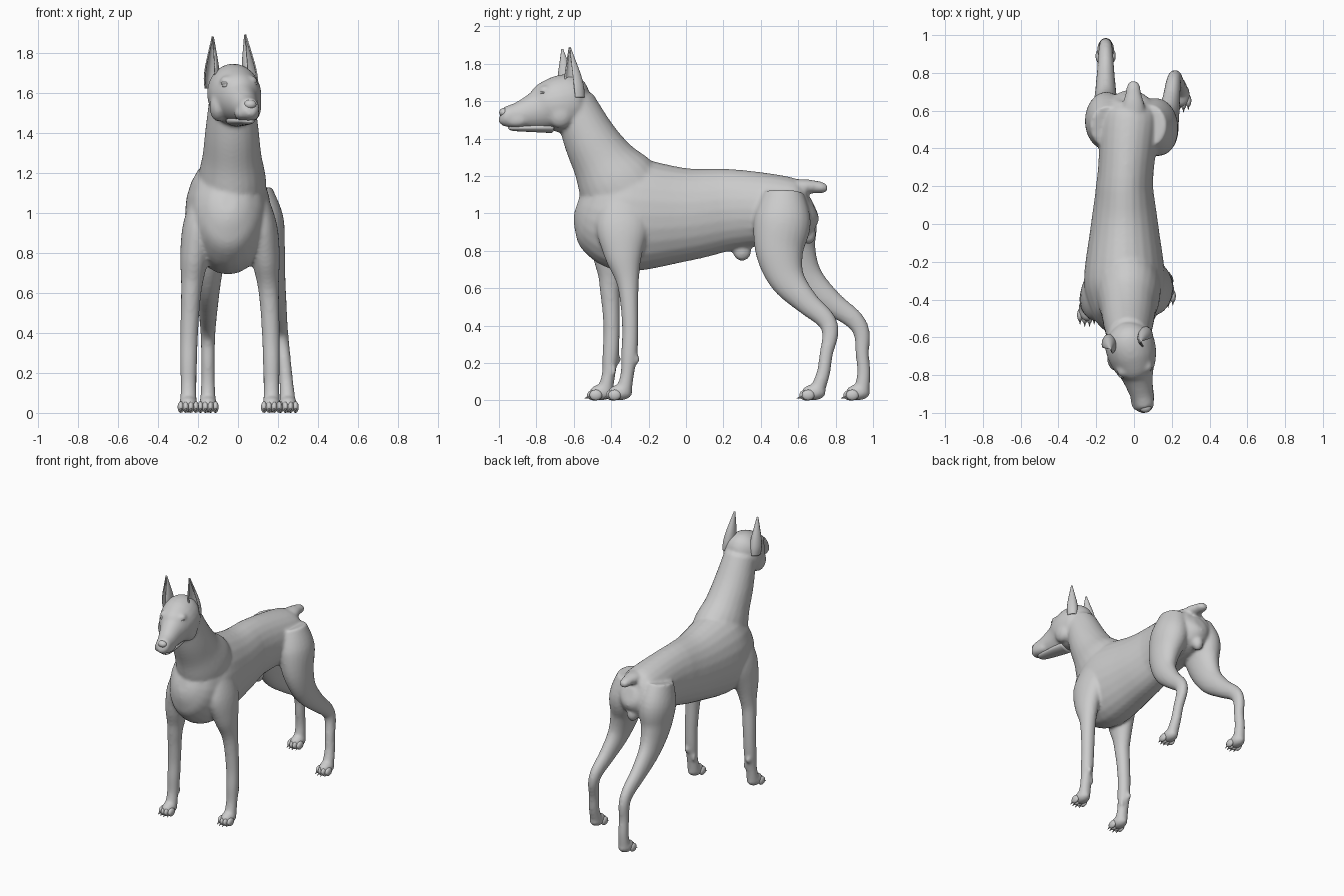
import bpy, bmesh
from math import sin, cos, pi, radians
from mathutils import Vector, Matrix

if "Cube" in bpy.data.objects:
    bpy.data.objects.remove(bpy.data.objects["Cube"])


def spline(p, n=5):
    """Smooth the stations with a Catmull-Rom curve."""
    q = [p[0]] + p + [p[-1]]
    out = []
    for i in range(1, len(q) - 2):
        for k in range(n):
            t = k / n
            out.append([0.5 * (2*b + (c - a)*t + (2*a - 5*b + 4*c - d)*t*t + (3*b - a - 3*c + d)*t**3)
                        for a, b, c, d in zip(q[i-1], q[i], q[i+1], q[i+2])])
    return out + [list(p[-1])]


def loft(bm, stations, x_of, y_add=lambda z: 0, sides=24):
    """Tube through side-view stations (y, z, half width, half depth); x follows a rule."""
    s = [(Vector((x_of(y, z), y + y_add(z), z)), rx, rd) for y, z, rx, rd in spline(stations)]
    rings = []
    for i, (c, rx, rd) in enumerate(s):
        tan = (s[min(i+1, len(s)-1)][0] - s[max(i-1, 0)][0]).normalized()
        u = Vector((1, 0, 0))
        u = (u - tan * u.dot(tan)).normalized()
        v = tan.cross(u)
        rings.append([bm.verts.new(c + u*rx*cos(2*pi*k/sides) + v*rd*sin(2*pi*k/sides))
                      for k in range(sides)])
    for r, q in zip(rings, rings[1:]):
        for k in range(sides):
            j = (k + 1) % sides
            bm.faces.new((r[k], r[j], q[j], q[k]))
    bm.faces.new(rings[0])
    bm.faces.new(rings[-1])


def ball(bm, c, r, seg=20):
    m = Matrix.Translation(c) @ Matrix.Diagonal((*r, 1))
    bmesh.ops.create_uvsphere(bm, u_segments=seg, v_segments=seg // 2, radius=1, matrix=m)


def finish(bm, name):
    bmesh.ops.recalc_face_normals(bm, faces=bm.faces)
    me = bpy.data.meshes.new(name)
    bm.to_mesh(me)
    bm.free()
    me.shade_smooth()
    ob = bpy.data.objects.new(name, me)
    bpy.context.collection.objects.link(ob)
    return ob


def head_x(y, z=0):
    """The head is turned slightly aside."""
    return -.043 - .24 * (y + .55)


skin = bmesh.new()
# torso
loft(skin, [(.685, 1.04, .04, .05), (.655, 1.03, .11, .125), (.56, 1.02, .155, .175),
            (.25, 1.022, .148, .216), (0, .995, .178, .25), (-.3, .995, .215, .305),
            (-.47, 1.02, .175, .255), (-.55, 1.04, .11, .15), (-.582, 1.05, .04, .05)],
     lambda y, z: -.05 + .08 * max(0, y - .2))
# neck
loft(skin, [(-.28, 1.05, .17, .21), (-.37, 1.165, .17, .215), (-.447, 1.285, .147, .168),
            (-.52, 1.415, .133, .142), (-.60, 1.60, .11, .11)], lambda y, z: -.03)
# skull and muzzle
loft(skin, [(-.53, 1.60, .05, .06), (-.59, 1.605, .122, .138), (-.67, 1.585, .132, .153),
            (-.74, 1.57, .116, .135), (-.80, 1.548, .086, .104), (-.90, 1.524, .062, .07),
            (-.97, 1.518, .05, .053), (-.992, 1.522, .026, .028)], head_x)
for s in (-1, 1):  # brows, cheeks and lips
    ball(skin, (s*.06 + .004, -.765 + s*.012, 1.658), (.035, .035, .026))
    ball(skin, (s*.085 - .013, -.69 + s*.018, 1.53), (.045, .07, .075))
    ball(skin, (s*.028 + .044, -.915 + s*.006, 1.497), (.036, .07, .038))
# tail
loft(skin, [(.52, 1.12, .06, .06), (.62, 1.142, .06, .042), (.69, 1.142, .042, .034),
            (.735, 1.137, .034, .028), (.757, 1.137, .018, .016)], lambda y, z: -.003)
# underside bumps
ball(skin, (-.045, .30, .80), (.038, .05, .055))
ball(skin, (-.045, .22, .82), (.03, .10, .025))
ball(skin, (-.02, .655, .89), (.04, .04, .055))

# legs: one front and one hind shape, the left ones mirrored and shifted by height
front = [(-.33, 1.08, .06, .11), (-.34, .93, .08, .14), (-.335, .78, .072, .103), (-.31, .62, .052, .058),
         (-.298, .4, .045, .044), (-.303, .25, .043, .044), (-.314, .14, .039, .036), (-.33, .06, .042, .042)]
hind = [(.52, 1.11, .09, .11), (.515, .96, .115, .153), (.50, .80, .09, .13), (.54, .65, .064, .096),
        (.645, .525, .049, .066), (.745, .435, .04, .052), (.772, .36, .036, .044),
        (.75, .25, .034, .036), (.735, .15, .035, .036), (.705, .06, .04, .04)]


def front_x(y, z):
    return .168 - .065 * max(z, 0)**3


def hind_x(y, z):
    return .25 - .145 * max(z, 0)**1.5


def still(z):
    return 0


legs = [("front_right", front, front_x, still),
        ("front_left", front, lambda y, z: -.08 - front_x(y, z), lambda z: -.1 * min(1, max(0, 2.2 - 2*z))),
        ("hind_right", hind, hind_x, still),
        ("hind_left", hind, lambda y, z: -.15 + .03 * max(0, z - .8), lambda z: .25 - .23*z)]
for name, path, x_of, y_add in legs:
    loft(skin, path, x_of, y_add)
    fx, fy = x_of(0, 0), path[-1][0] + y_add(.06) - .022
    ball(skin, (fx, fy, .043), (.047, .066, .043))
    if path is front:  # wrist pad and dewclaw
        s = 1 if fx < 0 else -1
        y = path[5][0] + y_add(.25)
        ball(skin, (fx - s*.01, y + .037, .22), (.018, .018, .028))
        ball(skin, (fx + s*.032, y + .015, .16), (.012, .014, .03))
    # toes with claws
    bm = bmesh.new()
    for i in (-1.5, -.5, .5, 1.5):
        tx, ty = fx + i*.025, fy - .048 + abs(i)*.012
        ball(bm, (tx, ty, .029), (.0165, .035, .029), 14)
        m = Matrix.Translation((tx, ty - .036, .016)) @ Matrix.Rotation(radians(112), 4, 'X')
        bmesh.ops.create_cone(bm, cap_ends=True, segments=8, radius1=.008, radius2=.001, depth=.03, matrix=m)
    finish(bm, name + "_toes")

# fuse the parts into one smooth skin
body = finish(skin, "body")
rm = body.modifiers.new("fuse", 'REMESH')
rm.mode = 'VOXEL'
rm.voxel_size = .01
rm.use_smooth_shade = True
sm = body.modifiers.new("soften", 'SMOOTH')
sm.factor = .5
sm.iterations = 9

# lower jaw
bm = bmesh.new()
loft(bm, [(-.72, 1.46, .06, .03), (-.80, 1.458, .056, .024), (-.92, 1.457, .038, .016),
          (-.945, 1.462, .02, .01)], head_x)
finish(bm, "lower_jaw")

# nose
bm = bmesh.new()
ball(bm, (.06, -.972, 1.54), (.032, .027, .024))
finish(bm, "nose")

# eyes with lids
for s, name in ((-1, "left"), (1, "right")):
    c = Vector((.006 + s*.068, -.783 + s*.016, 1.637))
    bm = bmesh.new()
    ball(bm, c, (.018, .018, .014))
    finish(bm, name + "_eye")
    bm = bmesh.new()
    ball(bm, c + Vector((0, .004, .009)), (.024, .02, .009))
    finish(bm, name + "_eyelid")

# ears: tapering cupped sheets, open to the front and outside
for name, base, tip, face in (("right_ear", (.066, -.592, 1.62), (.036, -.622, 1.888), -50),
                              ("left_ear", (-.133, -.632, 1.62), (-.126, -.662, 1.878), -115)):
    bm = bmesh.new()
    rows = []
    for t, rx, ry in spline([[0, .030, .046], [.2, .036, .050], [.45, .030, .041],
                             [.75, .015, .02], [1, .002, .002]], 4):
        c = Vector(base).lerp(Vector(tip), t)
        angs = [radians(face + 50 + 260*k/16) for k in range(17)]
        rows.append([bm.verts.new(c + Vector((rx*cos(a), ry*sin(a), 0))) for a in angs])
    for r, q in zip(rows, rows[1:]):
        for k in range(16):
            bm.faces.new((r[k], r[k+1], q[k+1], q[k]))
    ear = finish(bm, name)
    so = ear.modifiers.new("thickness", 'SOLIDIFY')
    so.thickness = .007
    so.offset = 0
